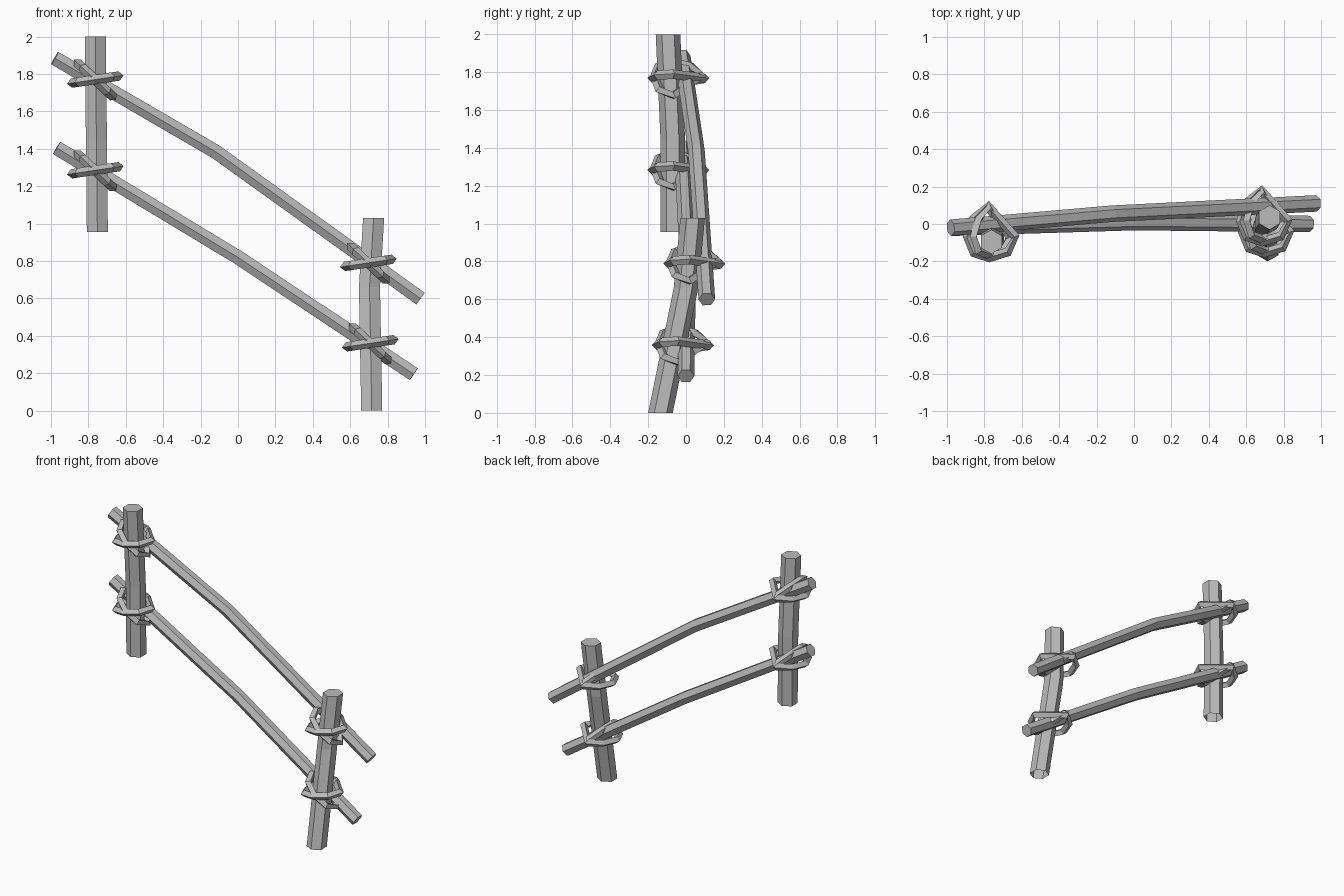
import bpy, bmesh, math
from mathutils import Vector

if "Cube" in bpy.data.objects:
    bpy.data.objects.remove(bpy.data.objects["Cube"])

GREY = (0.5, 0.5, 0.5, 1)
mat = bpy.data.materials.new("plain_grey")
mat.use_nodes = True
mat.diffuse_color = GREY
mat.node_tree.nodes["Principled BSDF"].inputs["Base Color"].default_value = GREY


def sweep(name, path, ref, radius, sides=6, closed=False, caps=(True, True), axis=None):
    """Sweep a polygon along a path; one polygon corner points along ref."""
    pts = [Vector(p) for p in path]
    n = len(pts)
    bm = bmesh.new()
    rings = []
    for i, p in enumerate(pts):
        if closed:
            a, b = pts[i - 1], pts[(i + 1) % n]
        else:
            a, b = pts[max(i - 1, 0)], pts[min(i + 1, n - 1)]
        t = Vector(axis) if axis else (b - a).normalized()
        u = Vector(ref)
        u = (u - t * u.dot(t)).normalized()
        v = t.cross(u)
        angles = [math.tau * k / sides for k in range(sides)]
        rings.append([bm.verts.new(p + radius * (u * math.cos(w) + v * math.sin(w)))
                      for w in angles])
    for i in range(n if closed else n - 1):
        r, s = rings[i], rings[(i + 1) % n]
        for k in range(sides):
            j = (k + 1) % sides
            bm.faces.new((r[k], r[j], s[j], s[k]))
    if not closed:
        if caps[0]:
            bm.faces.new(rings[0][::-1])
        if caps[1]:
            bm.faces.new(rings[-1])
    bmesh.ops.recalc_face_normals(bm, faces=bm.faces)
    mesh = bpy.data.meshes.new(name)
    bm.to_mesh(mesh)
    bm.free()
    mesh.materials.append(mat)
    obj = bpy.data.objects.new(name, mesh)
    bpy.context.scene.collection.objects.link(obj)


# Posts: level cut ends, open underneath
posts = {
    "right_post": [(-.752, -.07, .955), (-.757, -.07, 1.45), (-.763, -.095, 2)],
    "left_post": [(.715, -.135, 0), (.703, 0, .66), (.725, .035, 1.03)],
}
for name, path in posts.items():
    sweep(name, path, (0, 1, 0), .065, caps=(False, True), axis=(0, 0, 1))

# Rails: slightly bowed poles
rails = {
    "upper_rail": [(-.98, -.02, 1.885), (-.12, .055, 1.385), (.975, .11, .6)],
    "lower_rail": [(-.97, -.02, 1.405), (0, .01, .82), (.94, 0, .195)],
}
for name, path in rails.items():
    sweep(name, path, (0, 1, 0), .044)

# Lashings: two crossing rope loops at every joint
OUTLINE = [(-.02, .14), (.13, -.03), (.09, -.11), (-.01, -.14),
           (-.09, -.115), (-.125, -.03), (-.09, .07)]
joints = {
    "right_upper": (-.765, -.04, 1.77),
    "right_lower": (-.765, -.04, 1.285),
    "left_upper": (.695, .045, .79),
    "left_lower": (.705, -.015, .36),
}
for name, (cx, cy, cz) in joints.items():
    for kind, slope, width, depth in (("level", .15, 1, 1), ("steep", -.95, .75, .9)):
        path = [(cx + x * width, cy + y * depth, cz + x * width * slope) for x, y in OUTLINE]
        sweep(f"{name}_{kind}_lashing", path, (-slope, 0, 1), .025, sides=4, closed=True)
